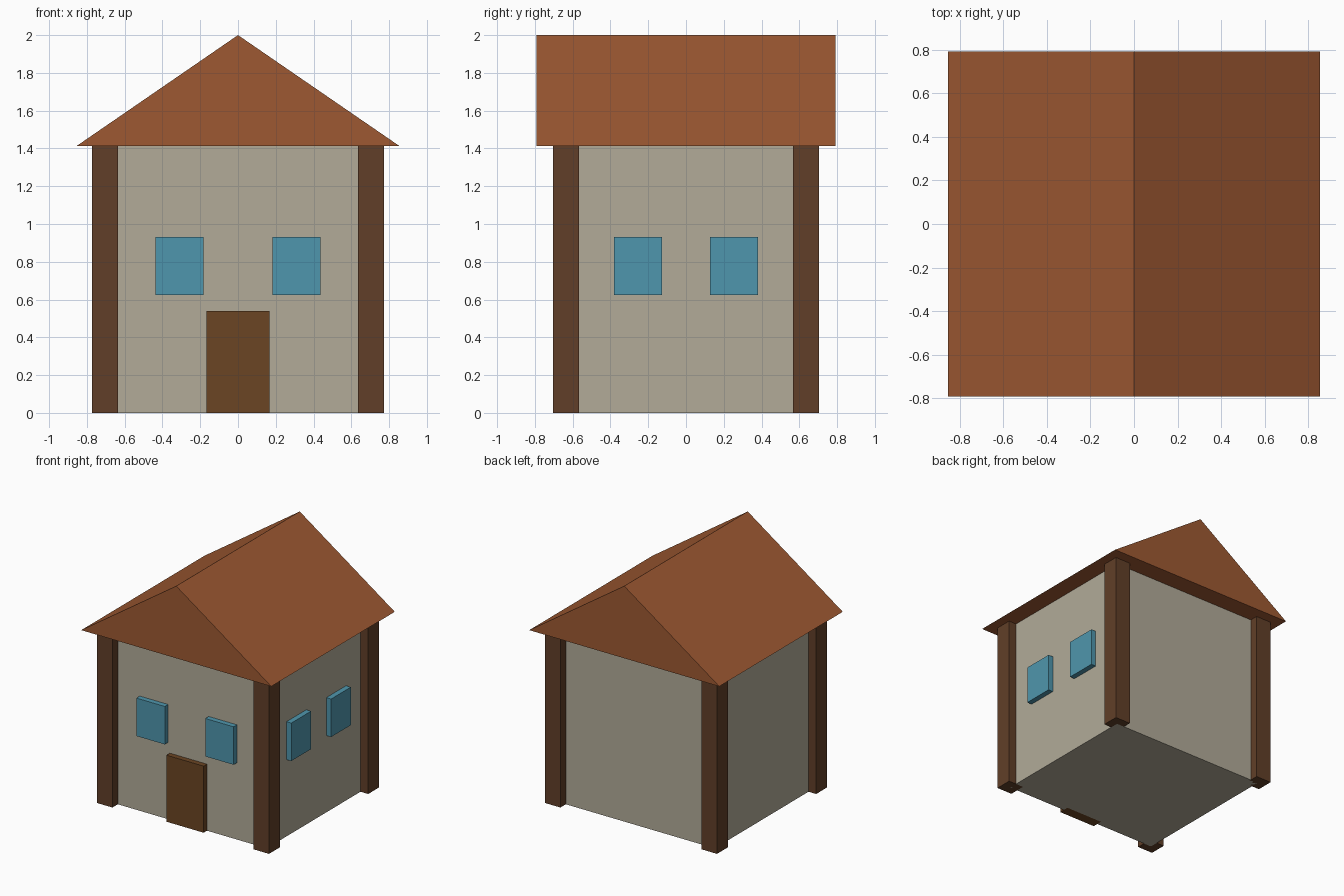
import bpy, bmesh

if "Cube" in bpy.data.objects:
    bpy.data.objects.remove(bpy.data.objects["Cube"])

EAVES, RIDGE = 1.414, 2.0
WX, WY = 0.703, 0.636      # wall half sizes
OUT = 0.043                # how far windows and door stand out


def material(name, rgb):
    lin = [((c / 255 + 0.055) / 1.055) ** 2.4 for c in rgb]
    m = bpy.data.materials.new(name)
    m.diffuse_color = (*lin, 1)
    m.use_nodes = True
    m.node_tree.nodes["Principled BSDF"].inputs["Base Color"].default_value = m.diffuse_color
    return m


PLASTER = material("plaster", (178, 171, 153))
TIMBER = material("timber", (97, 63, 40))
TILE = material("tile", (158, 89, 50))
GLASS = material("glass", (79, 150, 173))
WOOD = material("door_wood", (107, 69, 35))


def finish(name, bm, mat):
    bmesh.ops.recalc_face_normals(bm, faces=bm.faces)
    mesh = bpy.data.meshes.new(name)
    bm.to_mesh(mesh)
    bm.free()
    mesh.materials.append(mat)
    bpy.context.collection.objects.link(bpy.data.objects.new(name, mesh))


def box(name, centre, size, mat):
    bm = bmesh.new()
    bmesh.ops.create_cube(bm, size=1)
    bmesh.ops.scale(bm, vec=size, verts=bm.verts)
    bmesh.ops.translate(bm, vec=centre, verts=bm.verts)
    finish(name, bm, mat)


# Walls
box("walls", (0, 0, EAVES / 2), (2 * WX, 2 * WY, EAVES), PLASTER)

# Corner posts, centred on the wall corners
for fx, side in ((-1, "left"), (1, "right")):
    for fy, end in ((-1, "front"), (1, "back")):
        box(f"{end}_{side}_post", (fx * WX, fy * WY, EAVES / 2),
            (0.138, 0.138, EAVES), TIMBER)

# Gabled roof: triangle extruded along y
bm = bmesh.new()
profile = [(-0.853, EAVES), (0.853, EAVES), (0, RIDGE)]
gable = bm.faces.new([bm.verts.new((x, -0.792, z)) for x, z in profile])
ext = bmesh.ops.extrude_face_region(bm, geom=[gable], use_keep_orig=True)
bmesh.ops.translate(bm, vec=(0, 1.584, 0),
                    verts=[v for v in ext["geom"] if isinstance(v, bmesh.types.BMVert)])
finish("roof", bm, TILE)

# Door
box("door", (0, -WY, 0.27), (0.334, 2 * OUT, 0.54), WOOD)

# Windows on the front and right walls
for i, s in enumerate((-1, 1), 1):
    box(f"front_window_{i}", (s * 0.309, -WY, 0.777), (0.254, 2 * OUT, 0.308), GLASS)
    box(f"right_window_{i}", (WX, s * 0.255, 0.777), (2 * OUT, 0.254, 0.308), GLASS)
